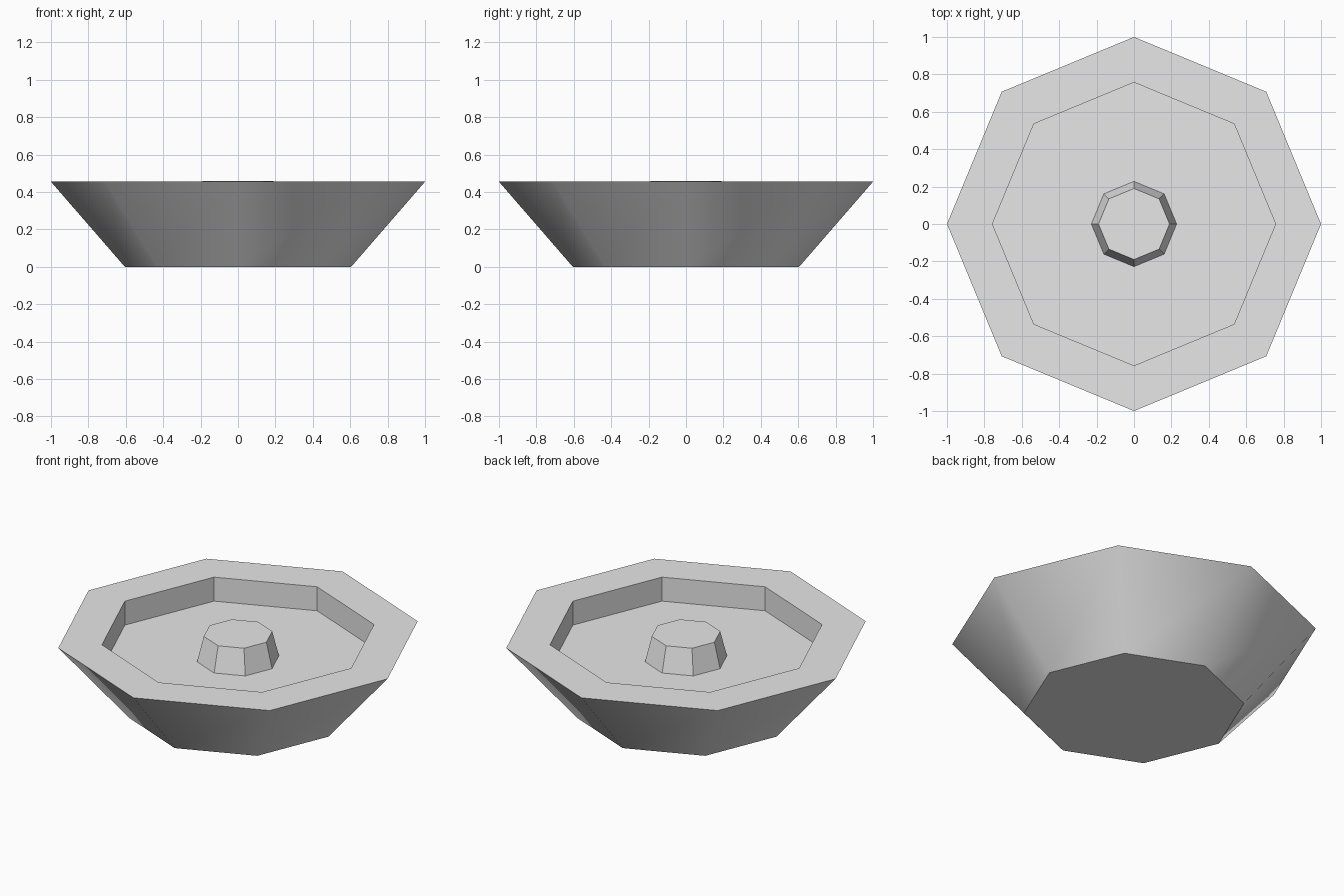
import bpy, math

SIDES = 8

cube = bpy.data.objects.get("Cube")
if cube:
    bpy.data.objects.remove(cube, do_unlink=True)

grey = bpy.data.materials.new("plain grey")
grey.use_nodes = True
colour = (0.8, 0.8, 0.8, 1)
grey.diffuse_color = colour
grey.node_tree.nodes["Principled BSDF"].inputs["Base Color"].default_value = colour


def ring(radius, z):
    """Points of one octagon with its corners on the axes."""
    angles = [math.tau * i / SIDES for i in range(SIDES)]
    return [(radius * math.cos(a), radius * math.sin(a), z) for a in angles]


def lathe(name, profile):
    """Closed octagonal solid through (radius, height) rings, bottom to top."""
    verts = [p for r, z in profile for p in ring(r, z)]
    faces = [tuple(reversed(range(SIDES)))]
    for k in range(len(profile) - 1):
        low, high = k * SIDES, (k + 1) * SIDES
        for i in range(SIDES):
            j = (i + 1) % SIDES
            faces.append((low + i, low + j, high + j, high + i))
    faces.append(tuple(range(len(verts) - SIDES, len(verts))))
    mesh = bpy.data.meshes.new(name)
    mesh.from_pydata(verts, [], faces)
    mesh.materials.append(grey)
    obj = bpy.data.objects.new(name, mesh)
    bpy.context.collection.objects.link(obj)
    bpy.ops.object.select_all(action='DESELECT')
    obj.select_set(True)
    bpy.context.view_layer.objects.active = obj
    bpy.ops.object.shade_smooth_by_angle(angle=math.radians(40))
    return obj


# Flared bowl, flat rim, upright recess wall and floor, then the tapered
# centre post rising out of the floor
lathe("bowl_with_post", [
    (0.605, 0), (1, 0.455), (0.757, 0.455), (0.757, 0.31),
    (0.228, 0.31), (0.19, 0.46),
])
